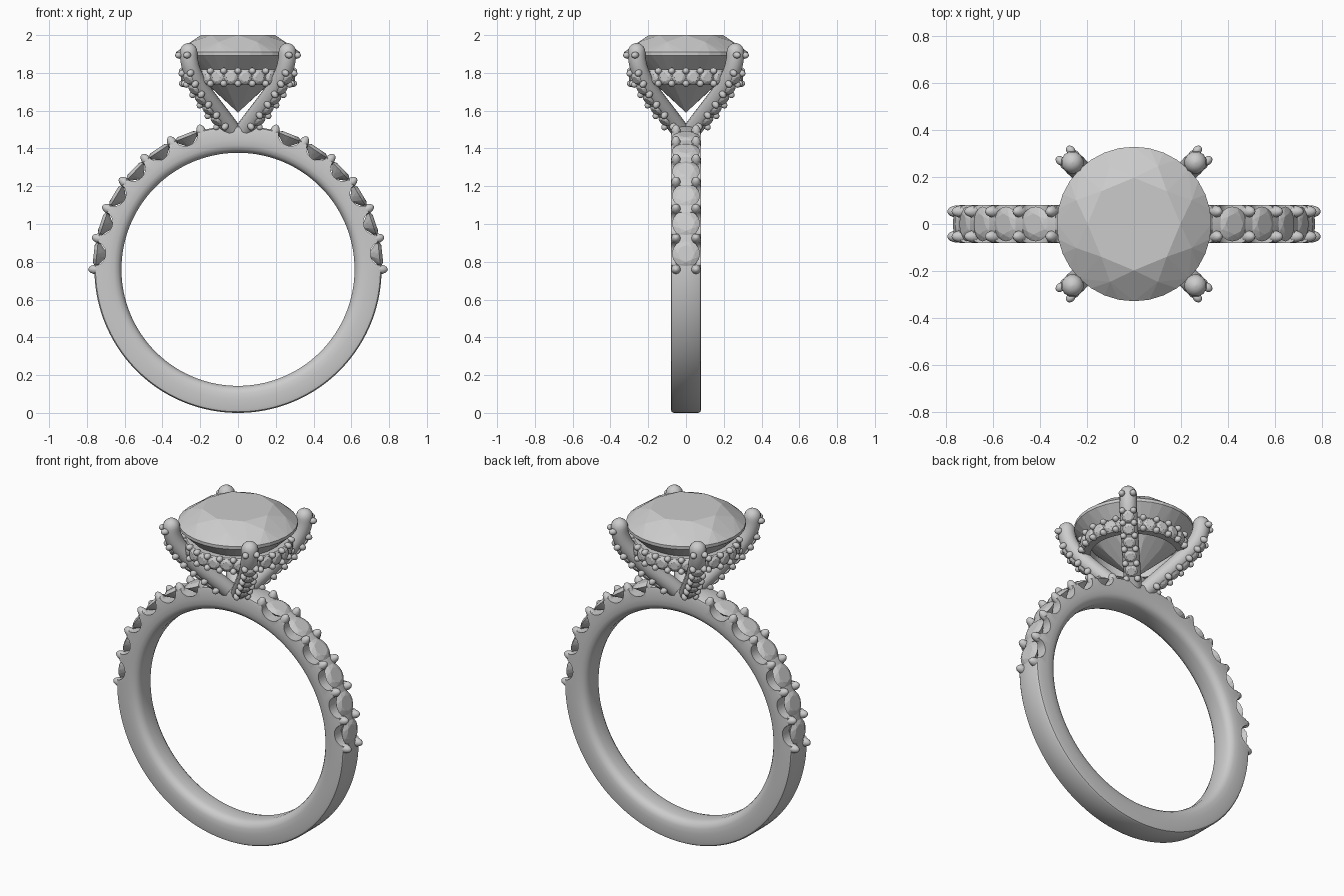
import bpy, bmesh
from math import sin, cos, pi, radians
from mathutils import Matrix, Vector

if "Cube" in bpy.data.objects:
    bpy.data.objects.remove(bpy.data.objects["Cube"])

CZ, R_OUT, R_IN = 0.76, 0.76, 0.617      # band centre height and radii


def finish(name, bm, smooth=None):
    bmesh.ops.recalc_face_normals(bm, faces=bm.faces)
    me = bpy.data.meshes.new(name)
    bm.to_mesh(me)
    bm.free()
    ob = bpy.data.objects.new(name, me)
    bpy.context.collection.objects.link(ob)
    if smooth:
        shade(ob, smooth)
    return ob


def shade(ob, angle):
    bpy.ops.object.select_all(action='DESELECT')
    ob.select_set(True)
    bpy.context.view_layer.objects.active = ob
    bpy.ops.object.shade_smooth_by_angle(angle=radians(angle))


def frame(pos, normal, side):
    """Matrix whose z points along normal and x along side."""
    z = Vector(normal).normalized()
    x = Vector(side).normalized()
    y = z.cross(x)
    return Matrix.Translation(pos) @ Matrix((x, y, z)).transposed().to_4x4()


def lathe(name, profile, steps, rot=Matrix()):
    """Closed (radius, height) profile turned around z."""
    bm = bmesh.new()
    rings = [[bm.verts.new(rot @ Vector((r * cos(a), r * sin(a), h))) for r, h in profile]
             for a in (2 * pi * i / steps for i in range(steps))]
    n = len(profile)
    for i in range(steps):
        p, q = rings[i], rings[(i + 1) % steps]
        for j in range(n):
            k = (j + 1) % n
            bm.faces.new((p[j], q[j], q[k], p[k]))
    return finish(name, bm)


def add_gem(bm, m, r, crown, pav, n, edge=0.0):
    """Brilliant cut as a convex hull: table, crown, girdle, pavilion, culet."""
    def ring(count, rad, z, turn=0.0):
        return [(rad * cos(2 * pi * (i + turn) / count), rad * sin(2 * pi * (i + turn) / count), z)
                for i in range(count)]
    pts = ring(8, 0.6 * r, crown) + ring(8, 0.81 * r, crown * 0.6, 0.5) + ring(n, r, 0)
    if edge:
        pts += ring(n, r, -edge)
    pts += ring(8, 0.5 * r, -edge - (pav - edge) * 0.53, 0.5) + [(0, 0, -pav)]
    bmesh.ops.convex_hull(bm, input=[bm.verts.new(m @ Vector(p)) for p in pts])


def add_bead(bm, m, r, length=None):
    s = Matrix.Diagonal((r, r, length or r, 1))
    bmesh.ops.create_uvsphere(bm, u_segments=12, v_segments=8, radius=1, matrix=m @ s)


# Band with rounded edges, hole along y
half = [(R_IN, 0.035), (R_IN + 0.006, 0.055), (R_IN + 0.018, 0.07), (R_IN + 0.04, 0.079),
        (R_IN + 0.07, 0.08), (R_OUT - 0.02, 0.08), (R_OUT - 0.006, 0.076), (R_OUT, 0.066)]
band = lathe("band", half + [(r, -h) for r, h in reversed(half)], 160,
             Matrix.Translation((0, 0, CZ)) @ Matrix.Rotation(pi / 2, 4, 'X'))


def on_band(deg, r, y=0.0):
    a = radians(deg)
    n = Vector((cos(a), 0, sin(a)))
    return frame(Vector((0, y, CZ)) + n * r, n, (0, 1, 0))


# Band stones, scallop cuts and prong beads on both shoulders
cut, stones, beads = bmesh.new(), bmesh.new(), bmesh.new()
for mirror in (False, True):
    for k in range(7):
        deg = 12.5 * k
        for y in (-0.053, 0.053):
            add_bead(beads, on_band(180 - deg if mirror else deg, R_OUT - 0.012, y), 0.026, 0.045)
        if k < 6:
            deg += 6.25
            deg = 180 - deg if mirror else deg
            add_gem(stones, on_band(deg, R_OUT - 0.008), 0.074, 0.016, 0.06, 16)
            bmesh.ops.create_cone(
                cut, cap_ends=True, segments=32, radius1=1, radius2=1, depth=0.3,
                matrix=on_band(deg, R_OUT + 0.003) @ Matrix.Rotation(pi / 2, 4, 'Y')
                @ Matrix.Diagonal((0.058, 0.063, 1, 1)))
finish("band_stones", stones)
finish("band_prongs", beads, 60)
cutter = finish("scallop_cutter", cut)
cutter.hide_render = True
mod = band.modifiers.new("scallops", 'BOOLEAN')
mod.operation, mod.solver, mod.object = 'DIFFERENCE', 'EXACT', cutter
bpy.context.view_layer.objects.active = band
bpy.ops.object.modifier_apply(modifier=mod.name)
bpy.data.objects.remove(cutter)
shade(band, 35)

# Centre stone
bm = bmesh.new()
add_gem(bm, Matrix.Translation((0, 0, 1.91)), 0.328, 0.09, 0.32, 32, 0.018)
finish("centre_stone", bm)

# Hidden halo ring
shade(lathe("halo_ring", [(0.24, 1.735), (0.282, 1.735), (0.288, 1.741), (0.288, 1.811),
                          (0.282, 1.817), (0.24, 1.817)], 96), 35)
stones, beads = bmesh.new(), bmesh.new()
for k in range(24):
    for turn, is_gem in ((0.5, True), (0, False)):
        a = radians(15 * (k + turn))
        n, side = Vector((cos(a), sin(a), 0)), (-sin(a), cos(a), 0)
        if is_gem:
            add_gem(stones, frame(n * 0.289 + Vector((0, 0, 1.776)), n, side), 0.037, 0.012, 0.03, 12)
        elif k % 6 != 3:
            for z in (1.743, 1.81):
                add_bead(beads, frame(n * 0.291 + Vector((0, 0, z)), n, side), 0.018, 0.022)

# Four curved prongs meeting at the band
PATH = [Vector(p) for p in ((0.03, 1.48), (0.21, 1.66), (0.37, 1.76), (0.37, 1.91))]
PR = 0.048


def path(t):
    """Point and outward normal (diagonal distance, height) along a prong."""
    a, b, c, d = PATH
    u = 1 - t
    p = a * u**3 + b * 3 * u * u * t + c * 3 * u * t * t + d * t**3
    g = ((b - a) * u * u + (c - b) * 2 * u * t + (d - c) * t * t).normalized()
    return p, Vector((g.y, -g.x))


curve = bpy.data.curves.new("head_prongs", 'CURVE')
curve.dimensions, curve.bevel_depth, curve.bevel_resolution = '3D', PR, 4
curve.use_fill_caps = True
for q in range(4):
    a = radians(45 + 90 * q)
    d, side = Vector((cos(a), sin(a), 0)), Vector((-sin(a), cos(a), 0))

    def lift(p):
        return d * p.x + Vector((0, 0, p.y))

    pts = [(lift(path(i / 24)[0]), 1.0) for i in range(25)]
    pts += [(lift(PATH[3] + Vector((0, PR * sin(e)))), cos(e))
            for e in (radians(x) for x in (20, 40, 58, 74, 88))]
    sp = curve.splines.new('POLY')
    sp.points.add(len(pts) - 1)
    for v, (co, rad) in zip(sp.points, pts):
        v.co, v.radius = (*co, 1), rad
    # Pave stones and bead pairs down the outer face
    t0, dt = 0.13, 0.13
    for k in range(6):
        if k < 5:
            p, n = path(t0 + dt * (k + 0.5))
            add_gem(stones, frame(lift(p + n * (PR - 0.004)), lift(n), side), 0.035, 0.012, 0.03, 12)
    for t in [t0 + dt * k for k in range(6)] + [0.97]:
        p, n = path(t)
        for s in (-1, 1):
            add_bead(beads, frame(lift(p + n * (PR - 0.006)) + side * s * 0.031, lift(n), side), 0.018, 0.022)
finish("pave_stones", stones)
finish("pave_beads", beads, 60)

prongs = bpy.data.objects.new("head_prongs", curve)
bpy.context.collection.objects.link(prongs)
bpy.ops.object.select_all(action='DESELECT')
prongs.select_set(True)
bpy.context.view_layer.objects.active = prongs
bpy.ops.object.convert(target='MESH')
shade(bpy.context.object, 45)
